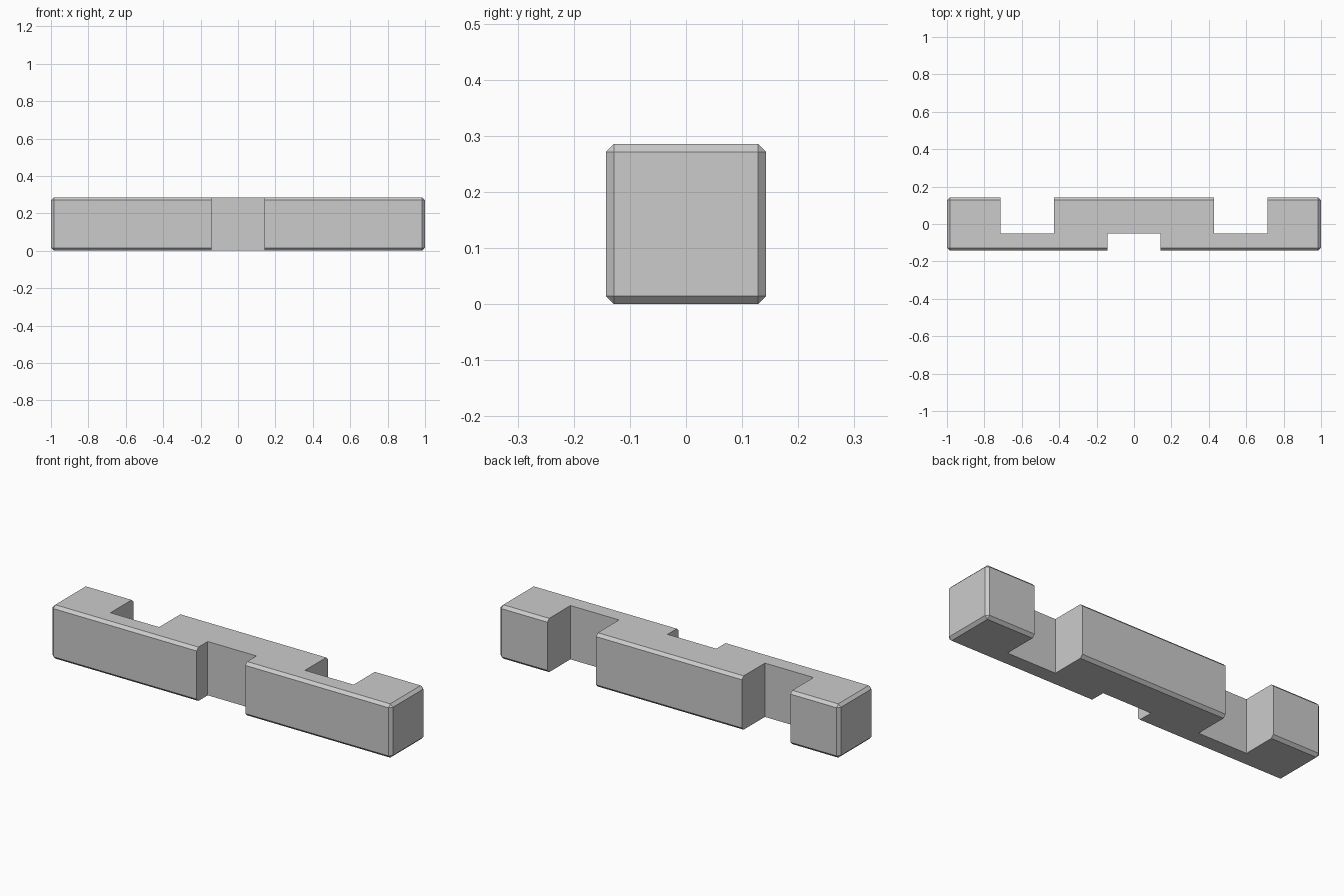
import bpy
import bmesh
from mathutils import Matrix

if "Cube" in bpy.data.objects:
    bpy.data.objects.remove(bpy.data.objects["Cube"])

LENGTH, SIDE, CHAMFER = 2.0, 0.286, 0.015
NOTCH_FLOOR = 0.05  # distance of each notch floor from the centre line

grey = bpy.data.materials.new("plain grey")
grey.use_nodes = True
colour = (0.6, 0.6, 0.6, 1)
grey.diffuse_color = colour
grey.node_tree.nodes["Principled BSDF"].inputs["Base Color"].default_value = colour


def block(name, size, centre, chamfer=0):
    """Add a box, with all its edges chamfered if asked."""
    bm = bmesh.new()
    bmesh.ops.create_cube(bm, size=1, matrix=Matrix.Translation(centre) @ Matrix.Diagonal((*size, 1)))
    if chamfer:
        bmesh.ops.bevel(bm, geom=bm.edges[:], offset=chamfer, offset_type='OFFSET',
                        segments=1, affect='EDGES')
    mesh = bpy.data.meshes.new(name)
    bm.to_mesh(mesh)
    bm.free()
    mesh.materials.append(grey)
    obj = bpy.data.objects.new(name, mesh)
    bpy.context.collection.objects.link(obj)
    return obj


# Chamfered square bar
bar = block("notched_bar", (LENGTH, SIDE, SIDE), (0, 0, SIDE / 2), CHAMFER)

# Square-cut notches: one in the front, two in the back
depth = 0.3
for name, x, facing in (("front_notch", 0, -1),
                        ("back_left_notch", 2 * SIDE, 1),
                        ("back_right_notch", -2 * SIDE, 1)):
    y = facing * (depth / 2 + (NOTCH_FLOOR if facing < 0 else -NOTCH_FLOOR))
    cutter = block(name + "_cutter", (SIDE, depth, 2 * SIDE), (x, y, SIDE / 2))
    cut = bar.modifiers.new(name, 'BOOLEAN')
    cut.operation = 'DIFFERENCE'
    cut.solver = 'EXACT'
    cut.object = cutter
    cutter.hide_render = True
    cutter.hide_set(True)
